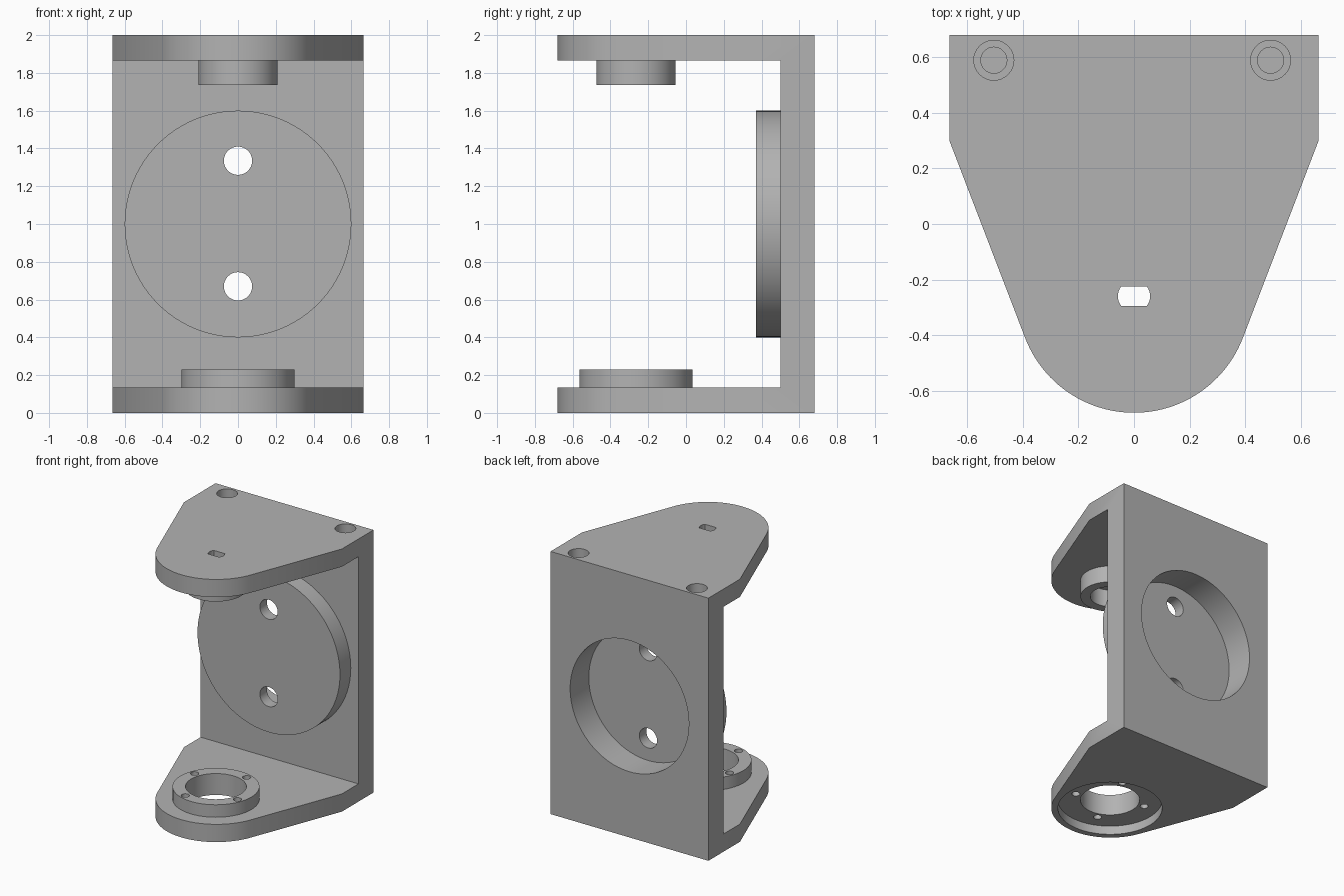
import bpy, bmesh, math
from mathutils import Matrix, Vector

if "Cube" in bpy.data.objects:
    bpy.data.objects.remove(bpy.data.objects["Cube"], do_unlink=True)

AXIS_Y = -0.265      # vertical pivot axis shared by both arms
HALF_W = 0.665
BACK = 0.68

grey = bpy.data.materials.new("plain_grey")
grey.use_nodes = True
colour = (0.448, 0.448, 0.448, 1)
grey.diffuse_color = colour
grey.node_tree.nodes["Principled BSDF"].inputs["Base Color"].default_value = colour


def prism(name, outline, z0, z1):
    """Extrude a flat outline from z0 to z1."""
    bm = bmesh.new()
    face = bm.faces.new([bm.verts.new((x, y, z0)) for x, y in outline])
    up = bmesh.ops.extrude_face_region(bm, geom=[face])["geom"]
    bmesh.ops.translate(bm, vec=(0, 0, z1 - z0),
                        verts=[v for v in up if isinstance(v, bmesh.types.BMVert)])
    bmesh.ops.recalc_face_normals(bm, faces=bm.faces)
    mesh = bpy.data.meshes.new(name)
    bm.to_mesh(mesh)
    bm.free()
    obj = bpy.data.objects.new(name, mesh)
    bpy.context.collection.objects.link(obj)
    mesh.materials.append(grey)
    return obj


def arc(cx, cy, r, start, end, n):
    angles = [math.radians(start + (end - start) * i / n) for i in range(n + 1)]
    return [(cx + r * math.cos(a), cy + r * math.sin(a)) for a in angles]


def cylinder(name, x, y, r, z0, z1, n=64):
    return prism(name, arc(x, y, r, 0, 360, n)[:-1], z0, z1)


def cylinder_y(name, x, z, r, y0, y1, n=64):
    """Cylinder along the y axis."""
    obj = cylinder(name, 0, 0, r, y0, y1, n)
    turn = Matrix.Rotation(math.radians(-90), 4, "X")
    obj.data.transform(Matrix.Translation(Vector((x, 0, z))) @ turn)
    return obj


def combine(tool, operation):
    """Apply a boolean to the bracket and discard the tool."""
    tool.hide_render = True
    mod = bracket.modifiers.new(operation.lower(), "BOOLEAN")
    mod.operation, mod.solver, mod.object = operation, "EXACT", tool
    bpy.context.view_layer.update()
    graph = bpy.context.evaluated_depsgraph_get()
    result = bpy.data.meshes.new_from_object(bracket.evaluated_get(graph))
    bracket.modifiers.clear()
    bracket.data = result
    bpy.data.objects.remove(tool, do_unlink=True)


# C-shaped bracket: tapered rounded outline with the middle cut away
nose = arc(0, -0.26, 0.42, -21, -159, 48)
outline = [(HALF_W, BACK), (HALF_W, 0.30)] + nose + [(-HALF_W, 0.30), (-HALF_W, BACK)]
bracket = prism("bracket", outline, 0, 2)
combine(prism("gap", [(-1, -1), (1, -1), (1, 0.5), (-1, 0.5)], 0.135, 1.865), "DIFFERENCE")

# Raised bosses on the wall and on both arms
combine(cylinder_y("wall_boss", 0, 1, 0.6, 0.37, 0.55, 96), "UNION")
combine(cylinder("top_boss", 0, AXIS_Y, 0.21, 1.735, 1.9), "UNION")
combine(cylinder("bottom_boss", 0, AXIS_Y, 0.30, 0.1, 0.23), "UNION")

# Round pocket in the back with two through holes
combine(cylinder_y("back_pocket", 0, 1, 0.5, 0.455, 0.8, 96), "DIFFERENCE")
for z in (0.67, 1.335):
    combine(cylinder_y("wall_hole", 0, z, 0.075, 0.2, 0.6, 32), "DIFFERENCE")

# Bearing seat in the bottom arm: bore, counterbore and four screw holes
combine(cylinder("bore", 0, AXIS_Y, 0.21, -0.1, 0.4), "DIFFERENCE")
combine(cylinder("counterbore", 0, AXIS_Y, 0.37, -0.1, 0.067), "DIFFERENCE")
for k in range(4):
    a = math.radians(70 + 90 * k)
    combine(cylinder("screw_hole", 0.258 * math.cos(a), AXIS_Y + 0.258 * math.sin(a),
                     0.029, -0.1, 0.4, 20), "DIFFERENCE")

# Shaft socket in the top arm with a double-flat slot above it
combine(cylinder("socket", 0, AXIS_Y, 0.14, 1.6, 1.87, 48), "DIFFERENCE")
slot = (arc(0, -0.26, 0.058, -37, 37, 8) + arc(0, -0.26, 0.058, 143, 217, 8))
combine(prism("slot", slot, 1.8, 2.1), "DIFFERENCE")

# Stepped blind holes in the top rear corners
for x in (-0.505, 0.492):
    combine(cylinder("corner_hole", x, 0.59, 0.072, 1.87, 2.1, 32), "DIFFERENCE")
    combine(cylinder("corner_step", x, 0.59, 0.047, 1.7, 1.95, 32), "DIFFERENCE")

# Smooth curved walls, keep the edges crisp
bpy.ops.object.select_all(action="DESELECT")
bracket.select_set(True)
bpy.context.view_layer.objects.active = bracket
bpy.ops.object.shade_smooth_by_angle(angle=math.radians(30))
